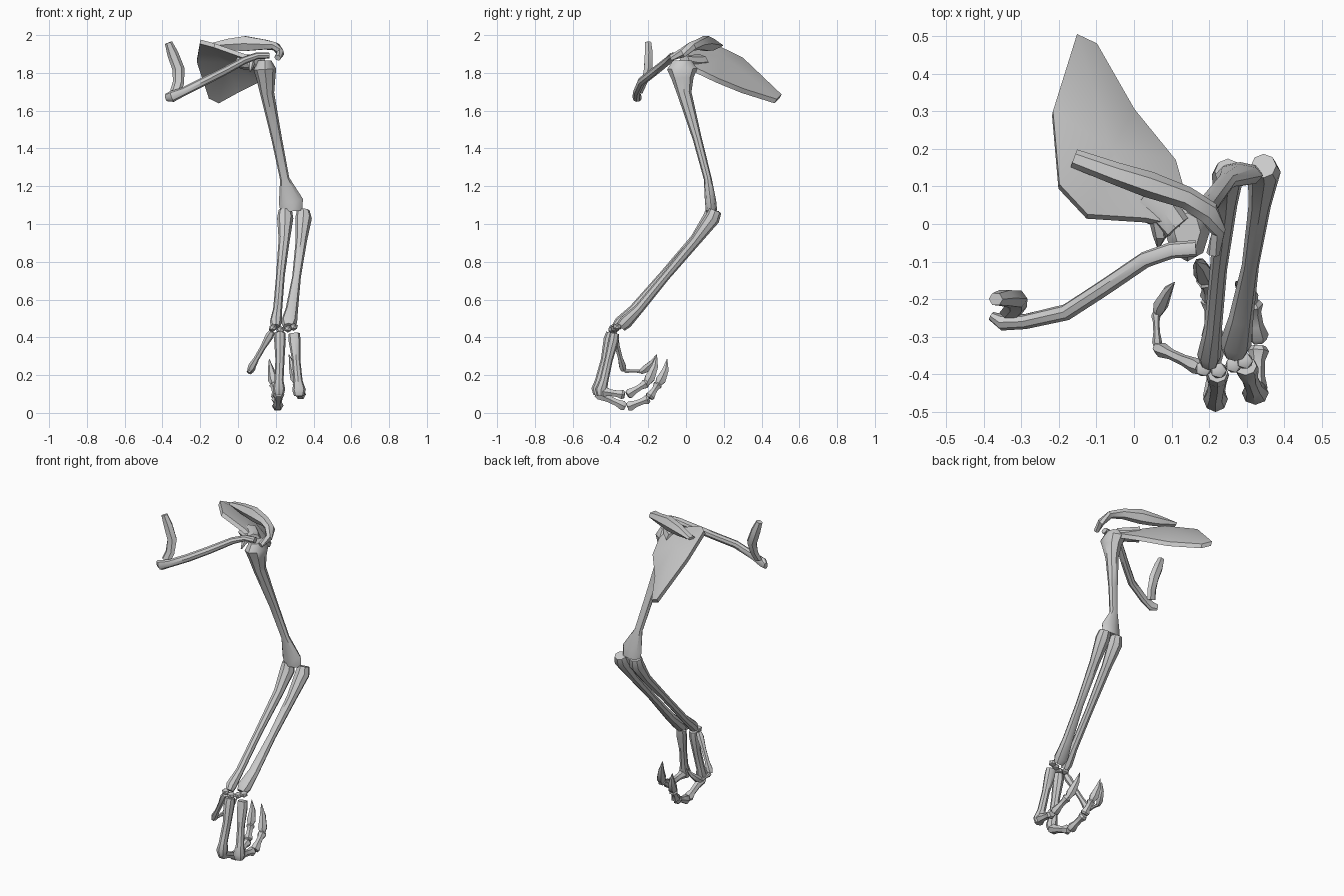
import bpy, bmesh, math
from mathutils import Vector


def finish(name, bm, angle=40):
    bmesh.ops.recalc_face_normals(bm, faces=bm.faces)
    me = bpy.data.meshes.new(name)
    bm.to_mesh(me)
    bm.free()
    ob = bpy.data.objects.new(name, me)
    bpy.context.collection.objects.link(ob)
    bpy.ops.object.select_all(action='DESELECT')
    ob.select_set(True)
    bpy.context.view_layer.objects.active = ob
    bpy.ops.object.shade_smooth_by_angle(angle=math.radians(angle))
    return ob


def bone(name, rows, sides=8, hint=(1, 0, 0)):
    """Loft rings along a path; rows are (x, y, z, half width along hint, half depth)."""
    bm = bmesh.new()
    pts = [Vector(r[:3]) for r in rows]
    rings = []
    for i, r in enumerate(rows):
        t = (pts[min(i + 1, len(pts) - 1)] - pts[max(i - 1, 0)]).normalized()
        u = Vector(hint)
        u = (u - t * u.dot(t)).normalized()
        v = t.cross(u)
        ring = []
        for k in range(sides):
            a = 2 * math.pi * k / sides
            ring.append(bm.verts.new(pts[i] + u * r[3] * math.cos(a) + v * r[4] * math.sin(a)))
        rings.append(ring)
    for a, b in zip(rings, rings[1:]):
        for k in range(sides):
            n = (k + 1) % sides
            bm.faces.new((a[k], a[n], b[n], b[k]))
    bm.faces.new(rings[0])
    bm.faces.new(rings[-1])
    return finish(name, bm)


def link(name, p, q, r):
    """Finger bone with a narrow waist and knobbly ends."""
    p, q = Vector(p), Vector(q)
    prof = [(0, .75), (.12, 1), (.4, .68), (.7, .65), (.9, .95), (1, .65)]
    bone(name, [(*p.lerp(q, t), r * s, r * s) for t, s in prof], 6)


def claw(name, p, q, r):
    p, q = Vector(p), Vector(q)
    bow = Vector((0, .012, -.004))
    prof = [(0, .6), (.2, 1), (.6, .65), (1, .06)]
    bone(name, [(*(p.lerp(q, t) + bow * math.sin(math.pi * t)), r * s, r * s * 1.1) for t, s in prof], 6)


# Shoulder blade: thin plate with a raised back and hollow underside
outline = [(-.153, .5, 1.675), (-.10, .475, 1.65), (0, .30, 1.705), (.11, .165, 1.76),
           (.14, .06, 1.81), (.12, -.01, 1.86), (.03, .01, 1.89), (-.125, .02, 1.945),
           (-.2, .10, 1.965), (-.217, .295, 1.87)]
bm = bmesh.new()
off = Vector((.1, .45, .85)) * .013
top = [bm.verts.new(Vector(p) + off) for p in outline]
low = [bm.verts.new(Vector(p) - off) for p in outline]
ct = bm.verts.new((-.06, .2, 1.89))
cl = bm.verts.new((-.06, .19, 1.855))
for k in range(len(top)):
    n = (k + 1) % len(top)
    bm.faces.new((top[k], top[n], ct))
    bm.faces.new((low[n], low[k], cl))
    bm.faces.new((top[k], low[k], low[n], top[n]))
finish("shoulder_blade", bm)

# Ridge on the blade running out to the shoulder tip
bone("shoulder_ridge", [(-.16, .175, 1.945, .025, .008), (-.05, .135, 1.95, .03, .035),
                        (.04, .105, 1.955, .035, .045), (.14, .07, 1.95, .03, .03),
                        (.2, .03, 1.94, .032, .022), (.225, -.02, 1.905, .025, .02),
                        (.21, -.08, 1.88, .016, .018)], 6, (0, 1, 0))
# Socket and hook of the shoulder blade
bone("shoulder_socket", [(.02, .07, 1.86, .06, .04), (.08, .03, 1.855, .045, .04),
                         (.115, -.01, 1.86, .04, .035)], 8, (0, 1, 0))
bone("shoulder_hook", [(.06, .03, 1.87, .025, .02), (.07, -.03, 1.85, .02, .018),
                       (.065, -.06, 1.81, .005, .005)], 6)

# Collar bone and breast bone fragment
bone("collar_bone", [(.165, -.065, 1.892, .022, .016), (.10, -.07, 1.89, .022, .018),
                     (.03, -.095, 1.865, .022, .02), (-.08, -.17, 1.805, .022, .022),
                     (-.18, -.235, 1.755, .022, .023), (-.29, -.26, 1.70, .02, .023),
                     (-.35, -.262, 1.675, .022, .03), (-.38, -.245, 1.67, .012, .02)], 8, (0, 1, 0))
bone("breast_bone", [(-.368, -.20, 1.96, .02, .018), (-.345, -.197, 1.90, .03, .024),
                     (-.315, -.2, 1.82, .032, .026), (-.315, -.22, 1.75, .03, .017),
                     (-.33, -.24, 1.70, .03, .014)], 6)

# Upper arm
bone("upper_arm", [(.142, -.02, 1.865, .035, .05), (.142, -.02, 1.82, .06, .08),
                   (.148, -.018, 1.77, .05, .058), (.155, -.008, 1.69, .037, .038),
                   (.205, .06, 1.45, .028, .024), (.247, .115, 1.24, .025, .021),
                   (.28, .13, 1.12, .065, .03), (.283, .135, 1.07, .058, .03)])

# Forearm pair
bone("forearm_inner", [(.25, .14, 1.075, .035, .035), (.25, .13, 1.03, .043, .042),
                       (.245, .05, .92, .03, .028), (.225, -.12, .73, .023, .022),
                       (.21, -.28, .55, .024, .022), (.20, -.35, .48, .032, .03),
                       (.20, -.37, .455, .024, .024)])
bone("forearm_outer", [(.345, .155, 1.07, .034, .034), (.347, .14, 1.03, .044, .04),
                       (.335, .05, .91, .03, .028), (.31, -.11, .72, .023, .023),
                       (.285, -.25, .55, .033, .026), (.27, -.32, .48, .043, .036),
                       (.268, -.345, .455, .03, .028)])

# Wrist bones
for i, p in enumerate([(.185, -.385, .45), (.225, -.39, .44), (.265, -.375, .445), (.295, -.365, .455)]):
    bm = bmesh.new()
    bmesh.ops.create_icosphere(bm, subdivisions=1, radius=.024)
    for v in bm.verts:
        v.co.z *= .85
        v.co += Vector(p)
    finish(f"wrist_bone_{i + 1}", bm)

# Palm bones
bone("palm_inner", [(.222, -.395, .425, .028, .028), (.222, -.402, .39, .031, .034),
                    (.222, -.425, .28, .024, .026), (.217, -.455, .17, .024, .027),
                    (.217, -.466, .125, .033, .035), (.217, -.465, .095, .025, .025)])
bone("palm_outer", [(.297, -.378, .42, .03, .025), (.30, -.385, .38, .032, .028),
                    (.308, -.41, .28, .022, .022), (.318, -.435, .17, .024, .024),
                    (.323, -.45, .12, .036, .032), (.323, -.45, .09, .026, .022)])

# Fingers: chain of joints, last one is a claw
fingers = {
    "thumb": (.022, [((.18, -.385, .43), (.062, -.33, .225)),
                     ((.062, -.325, .223), (.058, -.235, .22)),
                     ((.062, -.24, .215), (.108, -.155, .31))]),
    "inner_finger": (.031, [((.215, -.475, .105), (.212, -.32, .032)),
                            ((.21, -.31, .031), (.205, -.195, .075)),
                            ((.205, -.195, .08), (.19, -.145, .155)),
                            ((.19, -.15, .15), (.165, -.10, .285))]),
    "outer_finger": (.03, [((.325, -.45, .115), (.332, -.325, .095)),
                           ((.332, -.31, .095), (.315, -.205, .16)),
                           ((.313, -.21, .155), (.27, -.155, .31))]),
}
for name, (r, joints) in fingers.items():
    for i, (p, q) in enumerate(joints):
        make = claw if i == len(joints) - 1 else link
        thin = .6 if name == "thumb" and i == 1 else 1 - .04 * i
        make(f"{name}_{'claw' if make is claw else i + 1}", p, q, r * thin)
